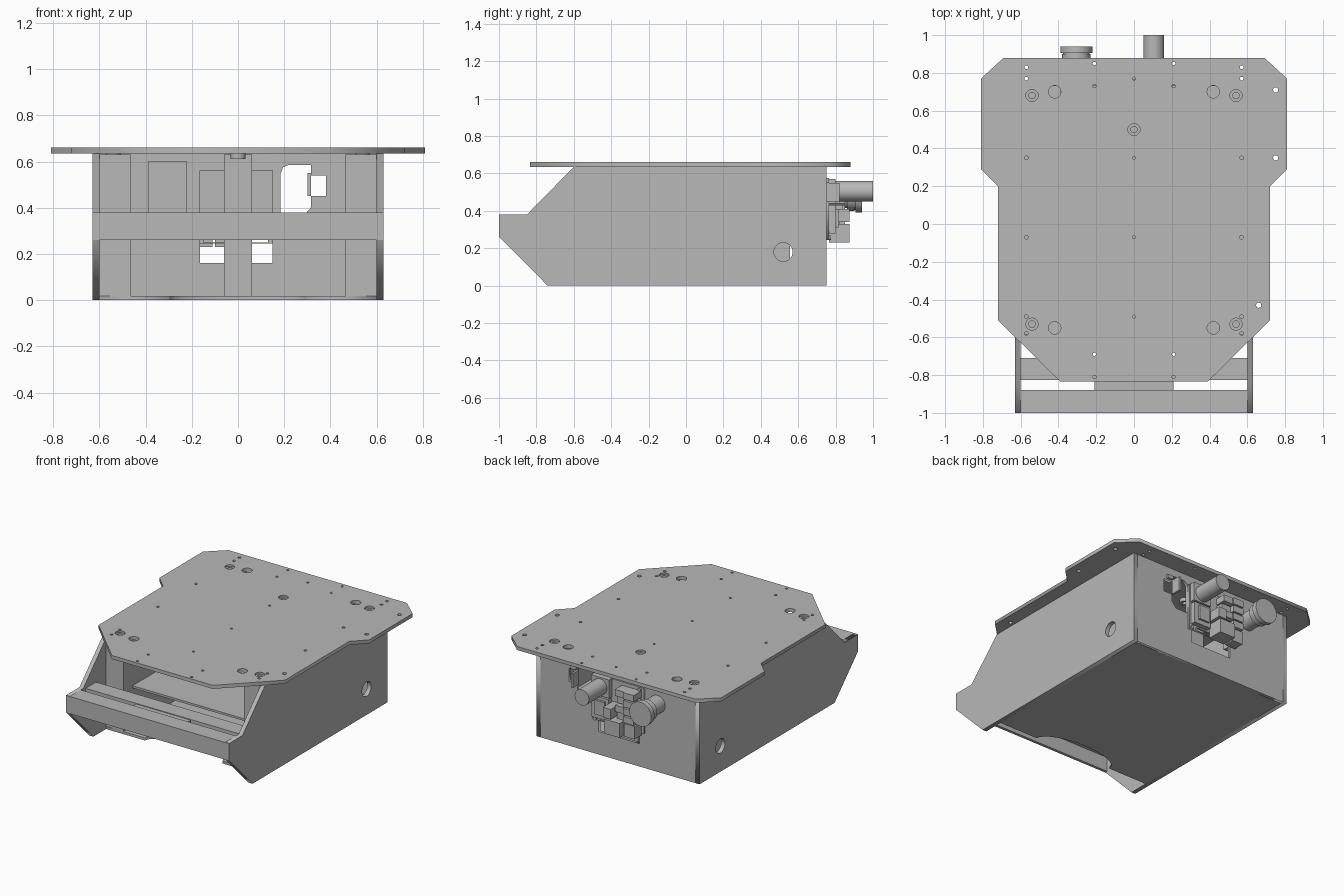
import bpy, bmesh, math
from mathutils import Matrix, Vector

if "Cube" in bpy.data.objects:
    bpy.data.objects.remove(bpy.data.objects["Cube"])

metal = bpy.data.materials.new("plain_grey")
metal.diffuse_color = (0.48, 0.48, 0.48, 1)
metal.use_nodes = True
metal.node_tree.nodes["Principled BSDF"].inputs["Base Color"].default_value = metal.diffuse_color

AXES = {
    "z": Matrix.Identity(4),
    "x": Matrix(((0, 0, 1, 0), (1, 0, 0, 0), (0, 1, 0, 0), (0, 0, 0, 1))),
    "y": Matrix(((1, 0, 0, 0), (0, 0, -1, 0), (0, 1, 0, 0), (0, 0, 0, 1))),
}


def finish(name, bm):
    me = bpy.data.meshes.new(name)
    bmesh.ops.recalc_face_normals(bm, faces=bm.faces[:])
    bm.to_mesh(me)
    bm.free()
    me.materials.append(metal)
    ob = bpy.data.objects.new(name, me)
    bpy.context.collection.objects.link(ob)
    return ob


def circle(cx, cy, r, n=20):
    return [(cx + r * math.cos(2 * math.pi * i / n), cy + r * math.sin(2 * math.pi * i / n)) for i in range(n)]


def rect(a, b, c, d):
    return [(a, c), (b, c), (b, d), (a, d)]


def plate(name, axis, lo, hi, loops):
    """Sheet cut from an outline plus holes, between lo and hi on an axis."""
    cu = bpy.data.curves.new(name, "CURVE")
    cu.dimensions = "2D"
    cu.fill_mode = "BOTH"
    cu.extrude = (hi - lo) / 2
    for pts in loops:
        sp = cu.splines.new("POLY")
        sp.points.add(len(pts) - 1)
        for p, (x, y) in zip(sp.points, pts):
            p.co = (x, y, 0, 1)
        sp.use_cyclic_u = True
    tmp = bpy.data.objects.new("tmp", cu)
    bpy.context.collection.objects.link(tmp)
    me = bpy.data.meshes.new_from_object(tmp.evaluated_get(bpy.context.evaluated_depsgraph_get()))
    bm = bmesh.new()
    bm.from_mesh(me)
    bpy.data.objects.remove(tmp)
    bpy.data.meshes.remove(me)
    bmesh.ops.remove_doubles(bm, verts=bm.verts[:], dist=1e-5)
    bm.transform(AXES[axis])
    off = Vector([(lo + hi) / 2 if a == axis else 0 for a in "xyz"])
    bmesh.ops.translate(bm, verts=bm.verts[:], vec=off)
    return finish(name, bm)


def box(name, x0, x1, y0, y1, z0, z1):
    bm = bmesh.new()
    m = Matrix.Translation(((x0 + x1) / 2, (y0 + y1) / 2, (z0 + z1) / 2)) @ Matrix.Diagonal((x1 - x0, y1 - y0, z1 - z0, 1))
    bmesh.ops.create_cube(bm, size=1, matrix=m)
    return finish(name, bm)


def cyl(name, x, z, r, y0, y1):
    bm = bmesh.new()
    m = Matrix.Translation((x, (y0 + y1) / 2, z)) @ Matrix.Rotation(math.pi / 2, 4, "X")
    bmesh.ops.create_cone(bm, cap_ends=True, segments=40, radius1=r, radius2=r, depth=y1 - y0, matrix=m)
    ob = finish(name, bm)
    for p in ob.data.polygons:
        p.use_smooth = len(p.vertices) == 4
    ob.data.set_sharp_from_angle(angle=math.radians(40))
    return ob


# Top deck with its drilled holes
half = [(.69, .88), (.81, .77), (.81, .29), (.72, .20), (.72, -.51), (.39, -.835)]
outline = half + [(-x, y) for x, y in reversed(half)]
holes = [circle(0, y, .008, 10) for y in (.77, .35, -.07, -.49)]
holes += [circle(x, y, .014, 12) for x, y in ((.75, .71), (.75, .35), (.66, -.43))]
washers = [(0, .5)]
for s in (-1, 1):
    holes += [circle(s * .57, y, .01, 10) for y in (.83, .77, .35, -.07, -.49, -.58)]
    holes += [circle(s * .21, y, .009, 10) for y in (.85, .73, -.69, -.81)]
    holes += [circle(s * .42, y, .033) for y in (.70, -.55)]
    washers += [(s * .54, .68), (s * .54, -.53)]
holes += [circle(x, y, .032) for x, y in washers]
plate("top_deck", "z", .635, .66, [outline] + holes)
for x, y in washers:
    plate("deck_standoff", "z", .61, .648, [circle(x, y, .032), circle(x, y, .017)])

# Side walls, inner walls and front posts
side = [(-.998, .38), (-.85, .38), (-.60, .635), (.75, .635), (.75, 0), (-.74, 0), (-.998, .26)]
for s, tag in ((-1, "left"), (1, "right")):
    lo, hi = sorted((s * .60, s * .63))
    plate(tag + "_side_wall", "x", lo, hi, [side, circle(.52, .18, .05, 32)])
    lo, hi = sorted((s * .48, s * .465))
    box(tag + "_inner_wall", lo, hi, -.60, .555, .015, .63)
    lo, hi = sorted((s * .48, s * .60))
    box(tag + "_front_post", lo, hi, -.60, -.585, .015, .63)

# Floor with arched front notch
arc = [(-.30 * math.cos(math.pi * i / 16), -.60 + .12 * math.sin(math.pi * i / 16)) for i in range(17)]
plate("floor", "z", 0, .018, [[(.60, .735), (-.60, .735), (-.60, -.60)] + arc + [(.60, -.60)]])

# Rear wall with connector openings
port = [(.185, .36), (.28, .36), (.315, .40), (.315, .45), (.38, .45), (.38, .54),
        (.315, .54), (.315, .585), (.22, .585), (.195, .575), (.185, .55)]
plate("rear_wall", "y", .73, .75, [rect(-.60, .60, 0, .635), rect(-.165, .15, .16, .56), port])
box("interior_shelf", -.465, .465, -.50, .555, .285, .30)
box("centre_post", -.06, .06, .60, .615, .018, .63)
box("interior_module", -.39, -.22, .62, .73, .30, .60)

# Front bumper channel and rear rail
box("bumper_face", -.63, .63, -1, -.98, .26, .38)
box("bumper_top_flange", -.60, .60, -.98, -.88, .36, .38)
box("cross_rail_top", -.60, .60, -.825, -.71, .35, .37)
box("cross_rail_face", -.60, .60, -.825, -.81, .27, .35)
box("bumper_link", -.21, .21, -.88, -.825, .35, .365)

# Rear electrical panel: mounting plate, blocks, socket and knob
plate("connector_panel", "y", .752, .765, [rect(-.21, .185, .245, .565), rect(-.15, .13, .25, .27)])
for x in (-.18, .165):
    for z in (.245, .54):
        cyl("panel_screw", x, z + .01, .012, .765, .775)
for i in range(4):
    z = .33 + i * .055
    box("terminal_block", -.19, -.11, .765, .85, z, z + .045)
    box("terminal_step", -.11, -.04, .765, .82 + .02 * (i % 2), z, z + .045)
box("lower_block", -.10, .02, .765, .875, .23, .33)
box("lower_block_side", -.19, -.11, .765, .84, .23, .32)
box("middle_block", -.03, .03, .765, .875, .34, .41)
box("small_panel", .04, .17, .765, .80, .28, .43)
box("small_panel_cover", .06, .14, .80, .815, .31, .41)
box("socket_base", .035, .175, .75, .80, .44, .57)
cyl("socket_cylinder", .105, .505, .055, .80, 1.0)
cyl("knob_stem", -.305, .475, .06, .75, .88)
cyl("knob_base", -.305, .475, .075, .86, .90)
cyl("knob_cap", -.305, .475, .085, .905, .94)
cyl("knob_neck", -.305, .475, .07, .90, .905)
box("side_bracket", .30, .315, .75, .82, .45, .55)
box("side_bracket_lip", .315, .36, .75, .765, .55, .575)
